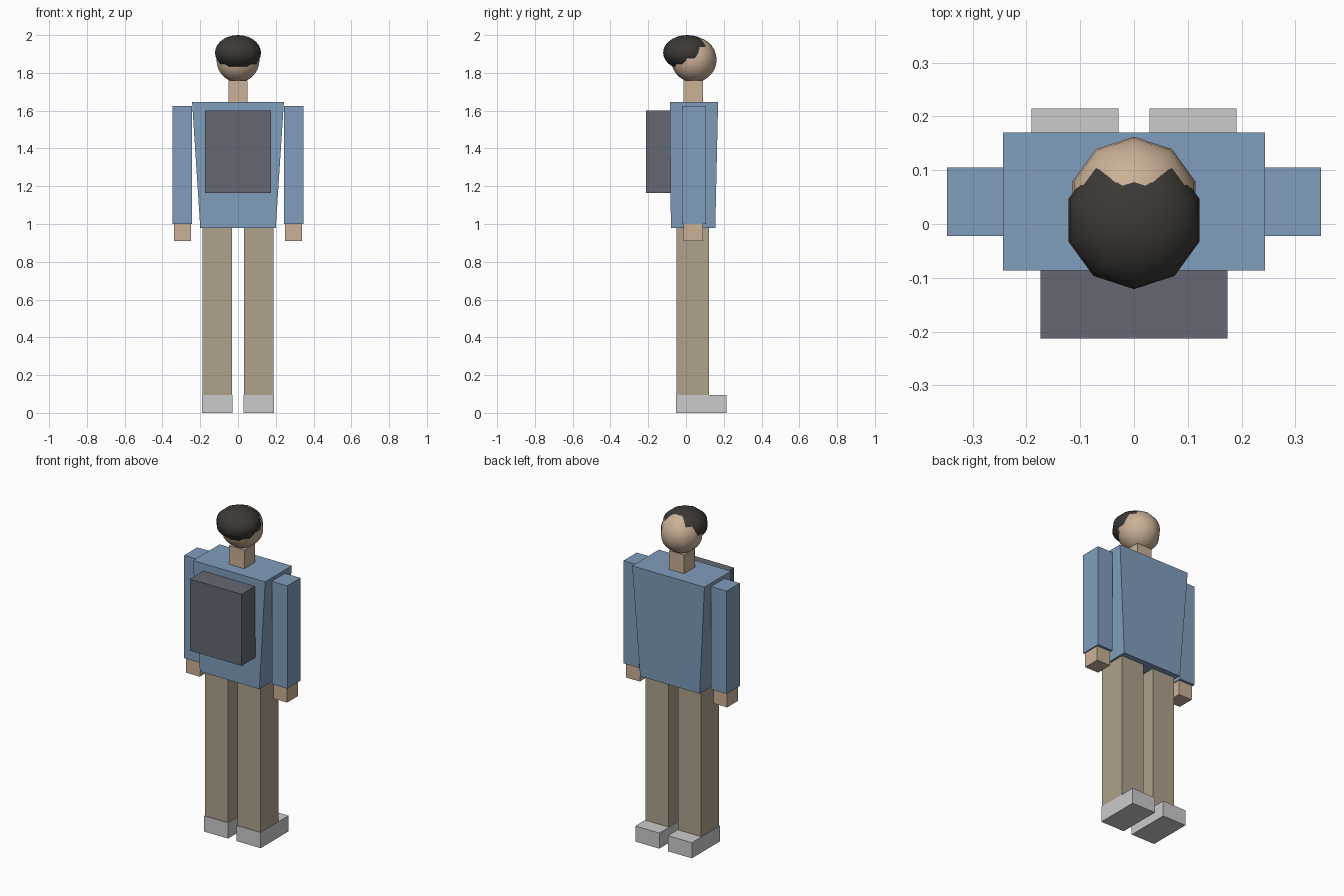
import bpy, bmesh, math

if "Cube" in bpy.data.objects:
    bpy.data.objects.remove(bpy.data.objects["Cube"])


def material(name, rgb):
    m = bpy.data.materials.new(name)
    m.diffuse_color = (*rgb, 1)
    m.use_nodes = True
    m.node_tree.nodes["Principled BSDF"].inputs["Base Color"].default_value = m.diffuse_color
    return m


SHIRT = material("blue_cloth", (0.22, 0.34, 0.51))
SKIN = material("skin", (0.60, 0.44, 0.31))
TROUSERS = material("tan_cloth", (0.43, 0.36, 0.26))
PACK = material("dark_canvas", (0.13, 0.14, 0.17))
HAIR = material("dark_hair", (0.045, 0.04, 0.035))


def block(name, bottom, top, z0, z1, mat=None):
    """Box between two rectangles (x0, x1, y0, y1) at heights z0 and z1."""
    bm = bmesh.new()
    bmesh.ops.create_cube(bm, size=1)
    for v in bm.verts:
        x0, x1, y0, y1 = top if v.co.z > 0 else bottom
        v.co = (x1 if v.co.x > 0 else x0,
                y1 if v.co.y > 0 else y0,
                z1 if v.co.z > 0 else z0)
    mesh = bpy.data.meshes.new(name)
    bm.to_mesh(mesh)
    bm.free()
    ob = bpy.data.objects.new(name, mesh)
    bpy.context.collection.objects.link(ob)
    if mat:
        mesh.materials.append(mat)
    return ob


def box(name, x, y, z, mat=None):
    return block(name, (*x, *y), (*x, *y), *z, mat)


def ball(name, centre, radii, mat):
    """Ten-sided, smooth-shaded ellipsoid."""
    bpy.ops.mesh.primitive_uv_sphere_add(segments=10, ring_count=14, radius=1,
                                         location=centre)
    ob = bpy.context.object
    ob.name = name
    ob.scale = radii
    bpy.ops.object.transform_apply(location=False, rotation=False, scale=True)
    bpy.ops.object.shade_smooth_by_angle(angle=math.radians(60))
    ob.data.materials.append(mat)
    return ob


# Torso tapering to the waist, and the backpack
block("torso", (-0.20, 0.20, -0.08, 0.155), (-0.243, 0.243, -0.086, 0.17),
      0.98, 1.646, SHIRT)
box("backpack", (-0.174, 0.174), (-0.213, -0.075), (1.165, 1.60), PACK)

# Limbs on both sides
for side, s in (("left", -1), ("right", 1)):
    def span(a, b):
        return tuple(sorted((s * a, s * b)))
    box(side + "_arm", span(0.243, 0.347), (-0.022, 0.105), (1.0, 1.625), SHIRT)
    box(side + "_hand", span(0.248, 0.34), (-0.013, 0.09), (0.91, 1.0), SKIN)
    box(side + "_leg", span(0.033, 0.187), (-0.05, 0.122), (0.095, 0.98), TROUSERS)
    box(side + "_shoe", span(0.029, 0.19), (-0.054, 0.215), (0.0, 0.095))

# Neck, head and hair
box("neck", (-0.051, 0.051), (-0.012, 0.091), (1.646, 1.76), SKIN)
ball("head", (0, 0.042, 1.87), (0.12, 0.12, 0.12), SKIN)
ball("hair", (0, 0.007, 1.907), (0.128, 0.128, 0.093), HAIR)
